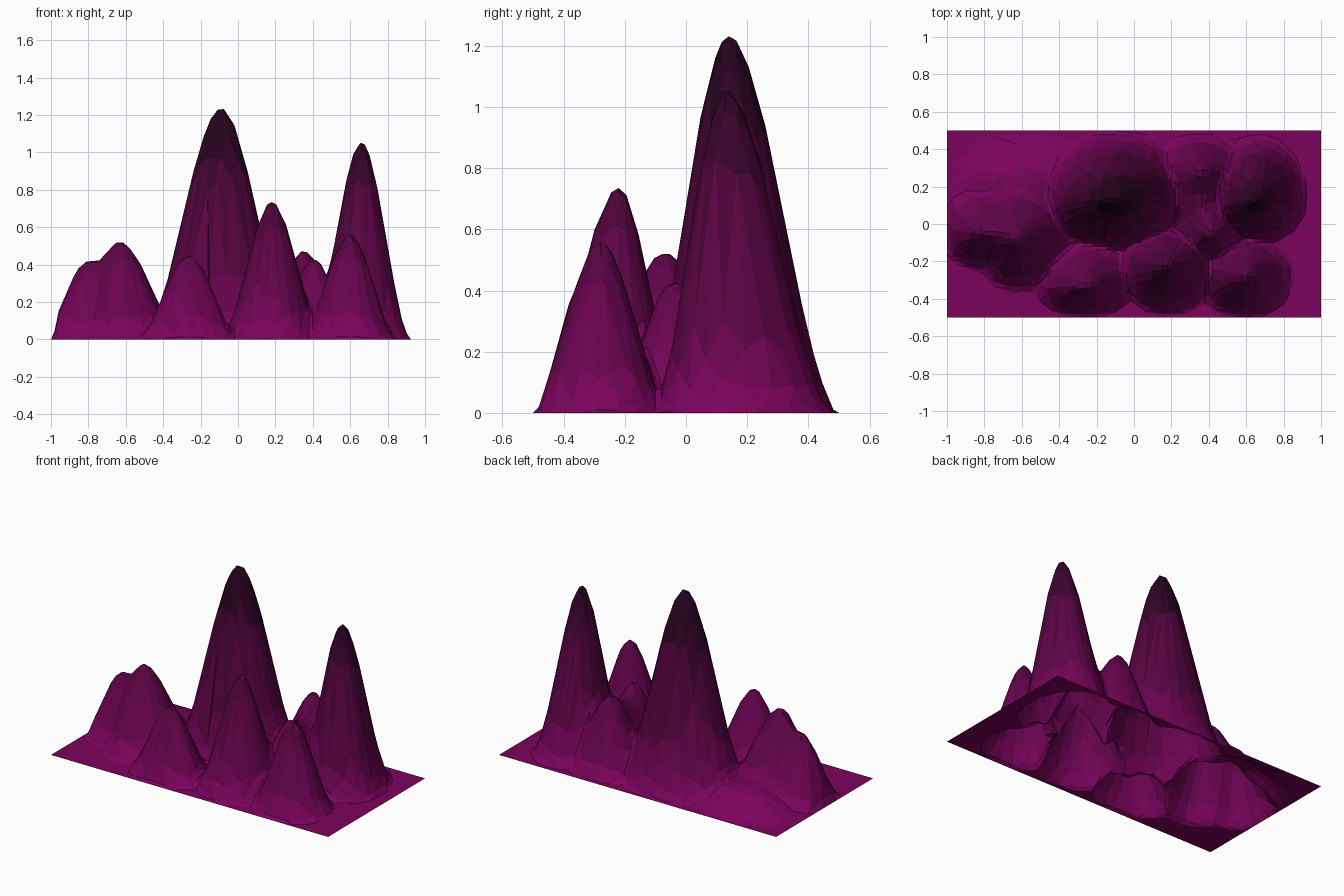
import bpy, math

if "Cube" in bpy.data.objects:
    bpy.data.objects.remove(bpy.data.objects["Cube"])

# Peaks: x, y, height, reach to -x, +x, -y, +y
PEAKS = [
    (-0.09, 0.14, 1.235, 0.43, 0.41, 0.30, 0.37),
    (0.66, 0.13, 1.055, 0.28, 0.27, 0.25, 0.36),
    (0.18, -0.22, 0.735, 0.28, 0.29, 0.28, 0.22),
    (0.60, -0.28, 0.56, 0.28, 0.26, 0.24, 0.24),
    (-0.26, -0.33, 0.45, 0.29, 0.28, 0.18, 0.27),
    (-0.63, -0.07, 0.52, 0.24, 0.35, 0.31, 0.33),
    (-0.81, -0.04, 0.41, 0.25, 0.24, 0.22, 0.26),
    (0.35, 0.28, 0.47, 0.26, 0.30, 0.26, 0.22),
    (0.41, -0.05, 0.42, 0.26, 0.24, 0.20, 0.25),
    (0.36, 0.11, 0.34, 0.26, 0.26, 0.24, 0.24),
    (-0.60, 0.22, 0.14, 0.40, 0.45, 0.32, 0.29),
]
POWER = 2.1


def height(x, y):
    """Blend bell-shaped peaks and pin the border to the ground."""
    total = 0
    for px, py, h, xa, xb, ya, yb in PEAKS:
        dx = (x - px) / (xb if x > px else xa)
        dy = (y - py) / (yb if y > py else ya)
        t = max(0, 1 - math.hypot(dx, dy))
        total += (h * t * t * (3 - 2 * t)) ** POWER
    border = min(1 - abs(x), 0.5 - abs(y))
    return total ** (1 / POWER) * min(1, max(0, border / 0.04))


# Open mountain sheet
bpy.ops.mesh.primitive_grid_add(x_subdivisions=100, y_subdivisions=50, size=2)
terrain = bpy.context.object
terrain.name = "mountain_terrain"
for v in terrain.data.vertices:
    v.co.y *= 0.5
    v.co.z = height(v.co.x, v.co.y)

# Irregular low-poly facets
mod = terrain.modifiers.new("facets", 'DECIMATE')
mod.ratio = 0.14
bpy.ops.object.modifier_apply(modifier=mod.name)

# Colour bands, darker towards the summits
BASE, TIP, BANDS = (0.2, 0.001, 0.11), (0.02, 0.001, 0.013), 12
for i in range(BANDS):
    mat = bpy.data.materials.new(f"slope_{i}")
    f = (i / (BANDS - 1)) ** 0.7
    mat.diffuse_color = [a + (b - a) * f for a, b in zip(BASE, TIP)] + [1]
    mat.use_nodes = True
    mat.node_tree.nodes["Principled BSDF"].inputs["Base Color"].default_value = mat.diffuse_color
    terrain.data.materials.append(mat)
for p in terrain.data.polygons:
    p.use_smooth = False
    p.material_index = min(BANDS - 1, int(p.center.z / 1.1 * BANDS))
